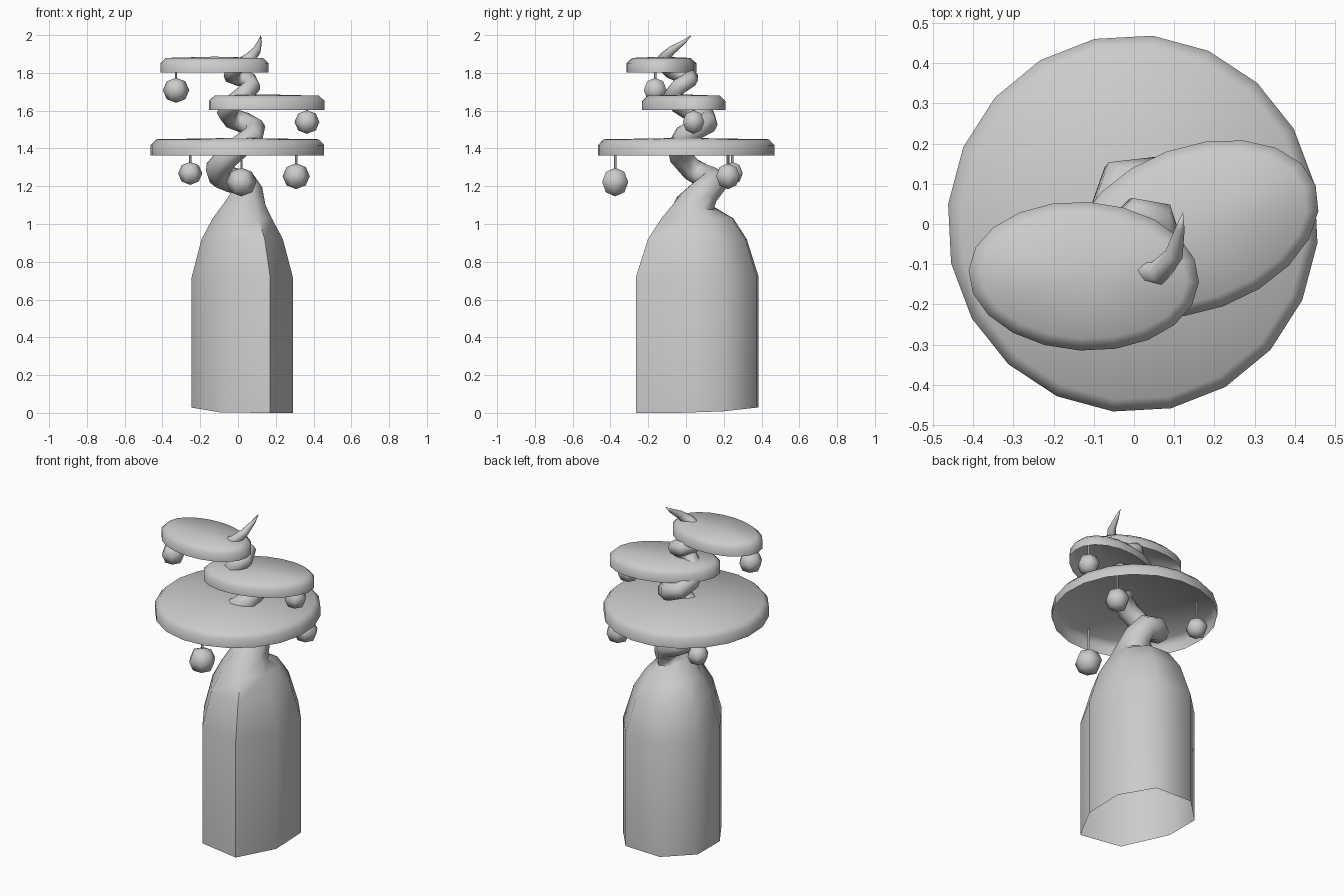
import bpy, bmesh, math
from mathutils import Vector, Matrix

if "Cube" in bpy.data.objects:
    bpy.data.objects.remove(bpy.data.objects["Cube"])


def finish(name, bm, angle=40):
    bmesh.ops.recalc_face_normals(bm, faces=bm.faces)
    me = bpy.data.meshes.new(name)
    bm.to_mesh(me)
    bm.free()
    ob = bpy.data.objects.new(name, me)
    bpy.context.collection.objects.link(ob)
    bpy.ops.object.select_all(action='DESELECT')
    ob.select_set(True)
    bpy.context.view_layer.objects.active = ob
    bpy.ops.object.shade_smooth_by_angle(angle=math.radians(angle))
    return ob


def bridge(bm, a, b):
    n = len(a)
    for i in range(n):
        bm.faces.new((a[i], a[(i + 1) % n], b[(i + 1) % n], b[i]))


# Trunk: thick bottle base, then a thin spiral ending in a pointed tip
SIDES = 8
section = [(.29, .20), (.15, .375), (-.09, .385), (-.245, .235),
           (-.245, .02), (-.09, -.22), (.17, -.265), (.29, -.04)]
mid = Vector((.022, .06))
base = [(0, 1), (.72, 1), (.92, .805), (1.03, .585)]  # z, scale
spiral = [  # x, y, z, radius
    (.045, .05, 1.11, .105), (.05, .10, 1.17, .08), (.03, .145, 1.215, .07),
    (-.04, .14, 1.235, .066), (-.095, .09, 1.255, .064), (-.11, .03, 1.29, .062),
    (-.06, -.025, 1.35, .06), (.01, -.04, 1.41, .058), (.08, -.01, 1.465, .056),
    (.09, .055, 1.505, .055), (.035, .115, 1.535, .054), (-.035, .11, 1.56, .052),
    (-.06, .035, 1.59, .05), (-.03, -.04, 1.635, .048), (.03, -.07, 1.685, .046),
    (.075, -.035, 1.73, .044), (.06, .015, 1.76, .043), (.005, .025, 1.772, .042),
    (-.035, -.015, 1.785, .041), (-.03, -.08, 1.81, .039), (.01, -.115, 1.84, .036),
    (.062, -.12, 1.875, .031), (.1, -.075, 1.92, .022), (.115, -.01, 1.965, .011)]

bm = bmesh.new()
rings = []
for z, s in base:
    ring = []
    for p in section:
        x, y = mid + (Vector(p) - mid) * s
        lift = min(.028, max(0, .016 + .07 * (y - .06) - .06 * x)) if z == 0 else 0
        ring.append(bm.verts.new((x, y, z + lift)))
    rings.append(ring)
tip_co = Vector((.122, .03, 2.0))
pts = [mid.to_3d() + Vector((0, 0, 1.03))] + [Vector(s[:3]) for s in spiral] + [tip_co]
side, prev = Vector((1, 0, 0)), Vector((0, 0, 1))
for j, s in enumerate(spiral, 1):
    tan = (pts[j + 1] - pts[j - 1]).normalized()
    side = prev.rotation_difference(tan) @ side
    up, prev = tan.cross(side), tan
    rings.append([bm.verts.new(pts[j] + s[3] * 1.04 * (
        side * math.cos(2 * math.pi * (i + .5) / SIDES)
        + up * math.sin(2 * math.pi * (i + .5) / SIDES))) for i in range(SIDES)])
for a, b in zip(rings, rings[1:]):
    bridge(bm, a, b)
tip = bm.verts.new(tip_co)
for i in range(SIDES):
    bm.faces.new((rings[-1][i], rings[-1][(i + 1) % SIDES], tip))
finish("trunk", bm, 60)


# Canopies: shallow caps, open underneath
def canopy(name, cx, cy, z, a, b, rot, height):
    bm = bmesh.new()
    n, loops = 20, []
    m = Matrix.Translation((cx, cy, z)) @ Matrix.Rotation(math.radians(rot), 4, 'Z')
    for dr, h in ((0, 0), (0, .58), (.03, .92)):
        loops.append([bm.verts.new(m @ Vector((
            (a - dr) * math.cos(2 * math.pi * i / n),
            (b - dr) * math.sin(2 * math.pi * i / n), h * height))) for i in range(n)])
    for p, q in zip(loops, loops[1:]):
        bridge(bm, p, q)
    c = bm.verts.new(m @ Vector((0, 0, height)))
    for i in range(n):
        bm.faces.new((loops[-1][i], loops[-1][(i + 1) % n], c))
    finish(name, bm, 60)


canopy("lower_canopy", -.003, .001, 1.363, .462, .47, -6, .093)
canopy("middle_canopy", .152, -.012, 1.603, .319, .205, 20, .083)
canopy("upper_canopy", -.125, -.13, 1.803, .287, .185, -3, .083)


# Hanging fruit on thin stems
def fruit(i, x, y, z, r, top):
    bm = bmesh.new()
    bmesh.ops.create_uvsphere(
        bm, u_segments=6, v_segments=4, radius=r,
        matrix=Matrix.Translation((x, y, z)) @ Matrix.Rotation(math.pi / 2, 4, 'Z')
        @ Matrix.Diagonal((1, 1, .95, 1)))
    finish(f"fruit_{i}", bm, 60)
    bm = bmesh.new()
    bmesh.ops.create_cone(bm, segments=6, radius1=.007, radius2=.007, depth=top - z,
                          cap_ends=True, matrix=Matrix.Translation((x, y, (z + top) / 2)))
    finish(f"fruit_stem_{i}", bm)


for i, f in enumerate([
        (.018, -.375, 1.222, .08, 1.435), (-.253, .245, 1.268, .064, 1.435),
        (.308, .222, 1.253, .072, 1.435), (.365, .04, 1.54, .066, 1.67),
        (-.328, -.163, 1.708, .07, 1.87)], 1):
    fruit(i, *f)
